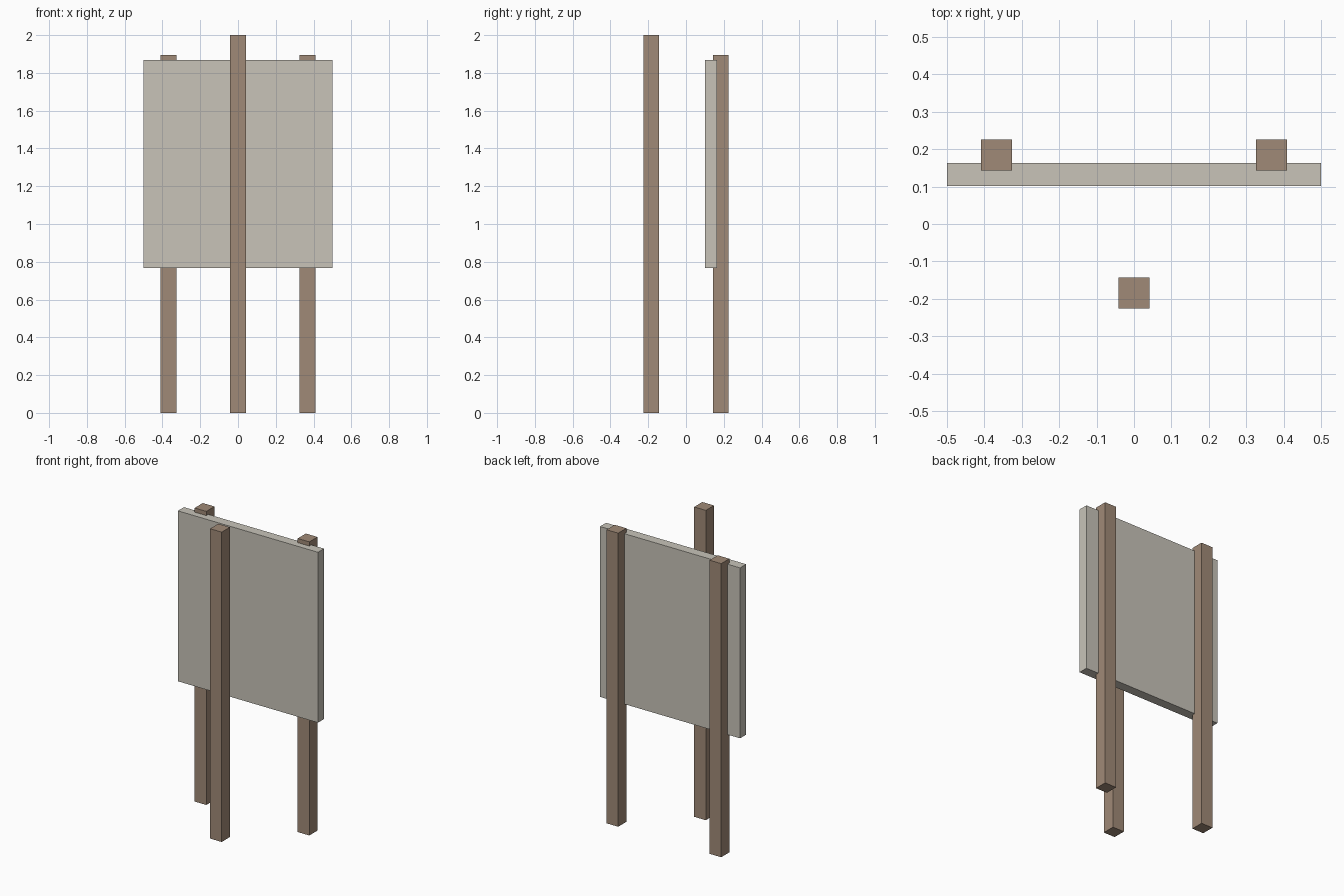
import bpy

# Remove the default cube
cube = bpy.data.objects.get("Cube")
if cube:
    bpy.data.objects.remove(cube, do_unlink=True)


def make_material(name, rgb):
    mat = bpy.data.materials.new(name)
    mat.use_nodes = True
    color = (*rgb, 1.0)
    mat.diffuse_color = color
    mat.node_tree.nodes["Principled BSDF"].inputs["Base Color"].default_value = color
    return mat


def add_box(name, center, size, mat):
    bpy.ops.mesh.primitive_cube_add(size=1, location=center)
    box = bpy.context.object
    box.name = name
    box.scale = size
    bpy.ops.object.transform_apply(location=False, rotation=False, scale=True)
    box.data.materials.append(mat)
    return box


def add_post(name, x, y, height):
    return add_box(name, (x, y, height / 2), (POST_WIDTH, POST_WIDTH, height), wood)


wood = make_material("brown wood", (0.352, 0.254, 0.184))
panel = make_material("pale grey panel", (0.578, 0.552, 0.485))

POST_WIDTH = 0.083
POST_Y = 0.184

# Single tall post in front
add_post("front_post", 0, -POST_Y, 2.0)

# Pair of shorter posts carrying the board
for side, sign in (("left", 1), ("right", -1)):
    add_post(f"rear_post_{side}", sign * 0.368, POST_Y, 1.895)

# Board, let into the front of the rear posts
add_box("board", (0, 0.132, 1.318), (1.0, 0.062, 1.1), panel)
